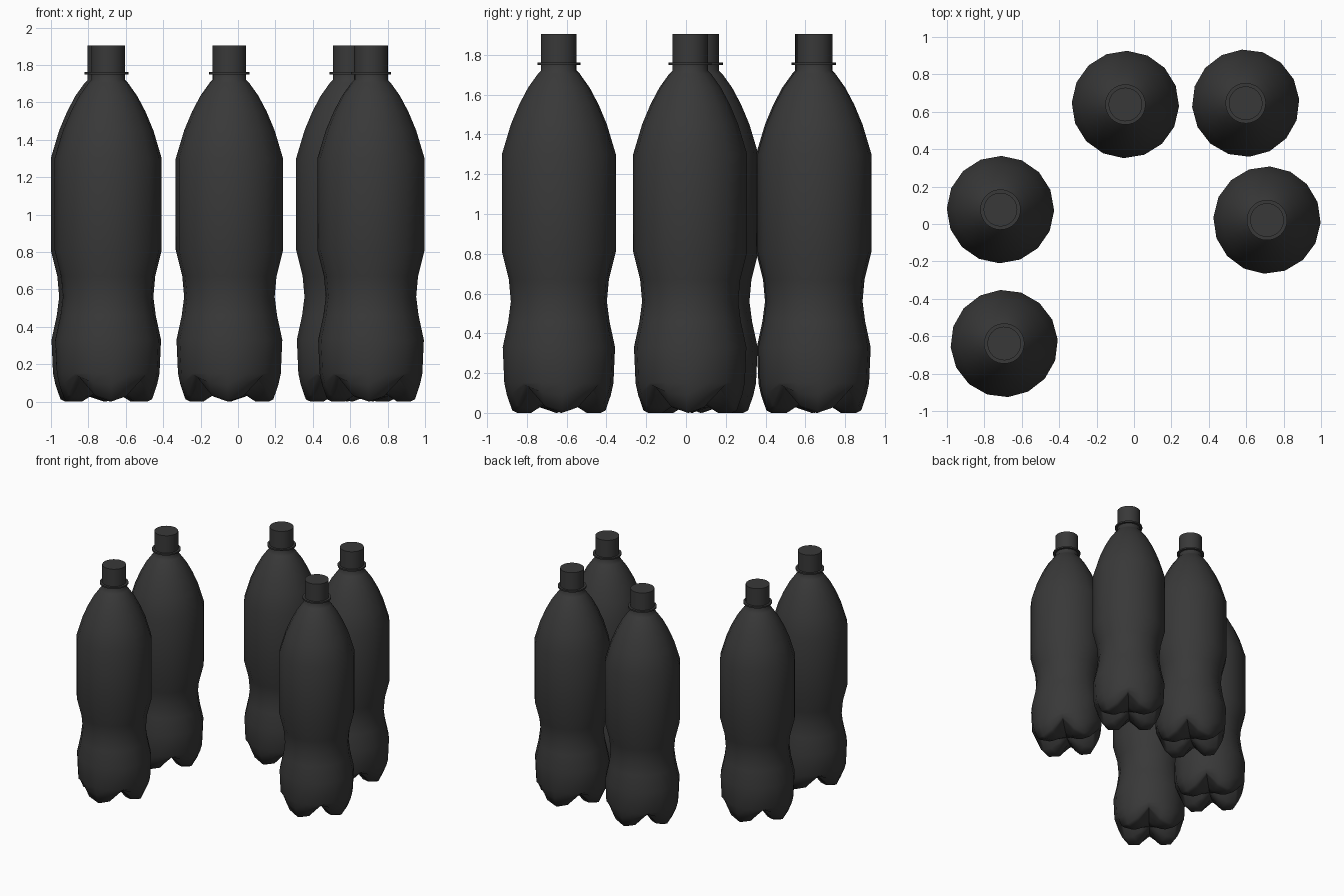
import bpy, bmesh, math

if "Cube" in bpy.data.objects:
    bpy.data.objects.remove(bpy.data.objects["Cube"])

mat = bpy.data.materials.new("dark grey plastic")
mat.use_nodes = True
colour = (0.04, 0.04, 0.04, 1)
mat.diffuse_color = colour
mat.node_tree.nodes["Principled BSDF"].inputs["Base Color"].default_value = colour

SIDES = 16

# Side wall, bottom to top: (radius, height)
WALL = [(0.275, 0.15), (0.283, 0.33), (0.255, 0.46), (0.242, 0.56), (0.252, 0.67),
        (0.287, 0.81), (0.287, 1.3), (0.242, 1.45), (0.2, 1.55), (0.155, 1.635),
        (0.105, 1.705), (0.09, 1.72), (0.09, 1.76)]
# Base, rim to centre: (radius, height on a foot, height in a groove)
BASE = [(0.262, 0.09, 0.14), (0.235, 0.012, 0.13), (0.21, 0, 0.125),
        (0.14, 0, 0.105), (0.07, 0.045, 0.09)]


def finish(bm, name, place, turn, angle):
    bmesh.ops.recalc_face_normals(bm, faces=bm.faces)
    mesh = bpy.data.meshes.new(name)
    bm.to_mesh(mesh)
    bm.free()
    mesh.materials.append(mat)
    ob = bpy.data.objects.new(name, mesh)
    bpy.context.collection.objects.link(ob)
    ob.location = (place[0], place[1], 0)
    ob.rotation_euler.z = math.radians(turn)
    bpy.ops.object.select_all(action='DESELECT')
    ob.select_set(True)
    bpy.context.view_layer.objects.active = ob
    bpy.ops.object.shade_smooth_by_angle(angle=math.radians(angle))


def loft(bm, rings):
    for a, b in zip(rings, rings[1:]):
        n = len(a)
        for i in range(n):
            j = (i + 1) % n
            bm.faces.new((a[i], a[j], b[j], b[i]))


def ring(bm, r, height, n):
    verts = []
    for i in range(n):
        a = math.tau * i / n
        verts.append(bm.verts.new((r * math.cos(a), r * math.sin(a), height(i))))
    return verts


def body(place, turn):
    bm = bmesh.new()
    # Four feet, separated by grooves on the diagonals
    weight = [1, 0.78, 0, 0.78]
    rings = []
    for r, foot, groove in reversed(BASE):
        rings.append(ring(bm, r, lambda i: groove + (foot - groove) * weight[i % 4], SIDES))
    for r, z in WALL:
        rings.append(ring(bm, r, lambda i: z, SIDES))
    loft(bm, rings)
    centre = bm.verts.new((0, 0, 0.08))
    for i in range(SIDES):
        bm.faces.new((centre, rings[0][(i + 1) % SIDES], rings[0][i]))
    bm.faces.new(rings[-1])
    finish(bm, "bottle_body", place, turn, 75)


def disc(name, radius, low, high, place, turn):
    bm = bmesh.new()
    rings = [ring(bm, radius, lambda i: z, 2 * SIDES) for z in (low, high)]
    loft(bm, rings)
    for loop in rings:
        bm.faces.new(loop)
    finish(bm, name, place, turn, 40)


# Five bottles: position and turn in degrees
for x, y, turn in [(-0.714, 0.077, -1), (-0.694, -0.639, 4), (-0.046, 0.639, -2),
                   (0.597, 0.646, 4), (0.711, 0.021, -3)]:
    body((x, y), turn)
    disc("neck_ring", 0.108, 1.749, 1.761, (x, y), turn)
    disc("bottle_cap", 0.09, 1.761, 1.905, (x, y), turn)
